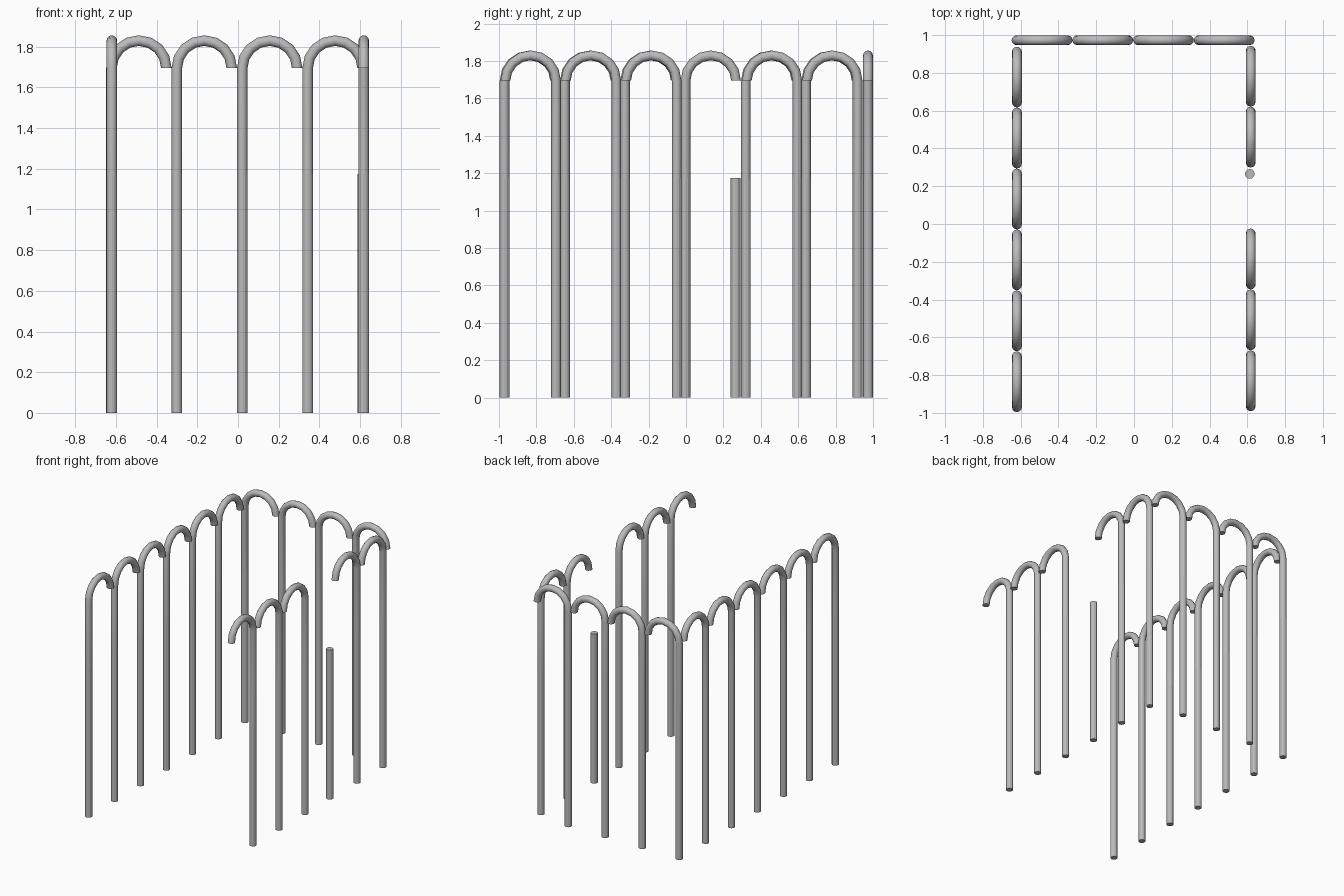
import bpy, bmesh, math
from mathutils import Vector

if "Cube" in bpy.data.objects:
    bpy.data.objects.remove(bpy.data.objects["Cube"], do_unlink=True)

TUBE, HOOK = 0.026, 0.135        # tube radius, hook centreline radius
JOINT, SPRING = 1.175, 1.695     # top of lower post, start of the hook
SIDES, ARC = 12, 8
PITCH = 0.3225

steel = bpy.data.materials.new("grey metal")
steel.use_nodes = True
grey = (0.5, 0.5, 0.5, 1)
steel.diffuse_color = grey
steel.node_tree.nodes["Principled BSDF"].inputs["Base Color"].default_value = grey


def tube(name, path, side, smooth):
    """Sweep a round section along (centre, outward) pairs; side is the fixed cross axis."""
    bm = bmesh.new()
    rings = []
    for centre, out in path:
        ring = []
        for i in range(SIDES):
            a = math.tau * i / SIDES
            ring.append(bm.verts.new(centre + TUBE * (math.cos(a) * out + math.sin(a) * side)))
        rings.append(ring)
    for low, high in zip(rings, rings[1:]):
        for i in range(SIDES):
            j = (i + 1) % SIDES
            bm.faces.new((low[i], low[j], high[j], high[i])).smooth = smooth
    bm.faces.new(rings[0])
    bm.faces.new(rings[-1])
    bmesh.ops.recalc_face_normals(bm, faces=bm.faces)
    mesh = bpy.data.meshes.new(name)
    bm.to_mesh(mesh)
    bm.free()
    mesh.materials.append(steel)
    obj = bpy.data.objects.new(name, mesh)
    bpy.context.collection.objects.link(obj)
    return obj


def post(name, x, y):
    ends = [(Vector((x, y, z)), Vector((1, 0, 0))) for z in (0, JOINT)]
    tube(name, ends, Vector((0, 1, 0)), False)


def cane(name, x, y, direction):
    """Lower post, upper stem and a half-circle hook bending toward direction."""
    post(name + "_post", x, y)
    toward, up = Vector(direction), Vector((0, 0, 1))
    path = [(Vector((x, y, JOINT)), -toward)]
    middle = Vector((x, y, SPRING)) + toward * HOOK
    for i in range(ARC + 1):
        a = math.pi * i / ARC
        out = up * math.sin(a) - toward * math.cos(a)
        path.append((middle + out * HOOK, out))
    hook = tube(name + "_hook", path, toward.cross(up), True)
    # Keep the cut ends crisp
    hook.data.polygons[-1].use_smooth = False
    hook.data.polygons[-2].use_smooth = False
    bpy.ops.object.select_all(action='DESELECT')
    bpy.context.view_layer.objects.active = hook
    hook.select_set(True)
    bpy.ops.object.shade_smooth_by_angle(angle=math.radians(50))


# Right row, hooks bending backward
for i in range(6):
    cane(f"right_cane_{i + 1}", -0.62, -0.97 + i * PITCH, (0, 1, 0))

# Back row, hooks bending to the left
for i in range(4):
    cane(f"back_cane_{i + 1}", -0.622 + i * 0.3215, 0.973, (1, 0, 0))

# Left row, hooks bending forward, with one cut-off post in the gap
for i in range(6):
    y = -0.695 + i * PITCH
    if i == 3:
        post("short_post", 0.613, 0.265)
    else:
        cane(f"left_cane_{i + 1}", 0.618, y, (0, -1, 0))
